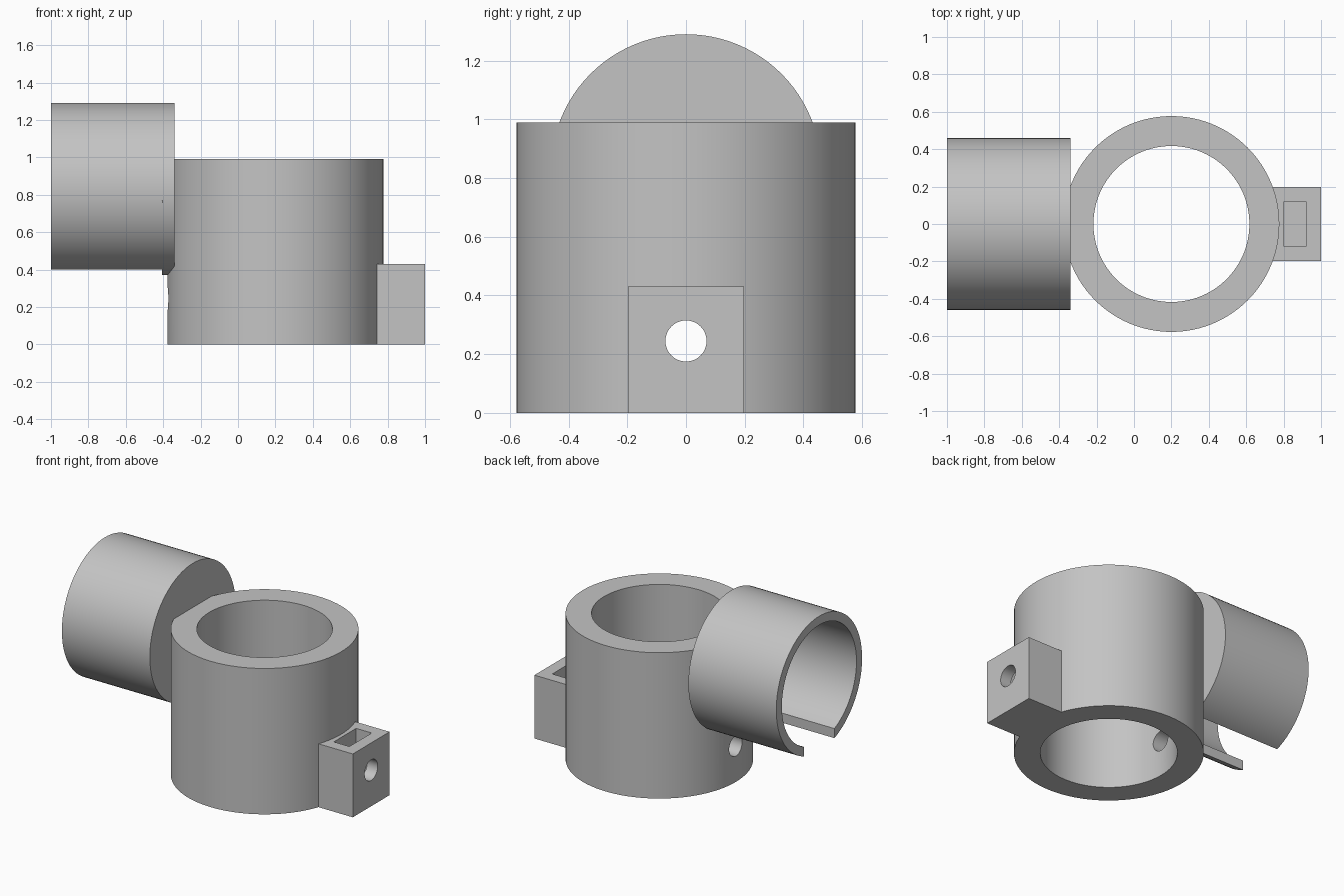
import bpy, math
from mathutils import Matrix

if "Cube" in bpy.data.objects:
    bpy.data.objects.remove(bpy.data.objects["Cube"])

grey = bpy.data.materials.new("grey_plastic")
grey.diffuse_color = (0.55, 0.55, 0.55, 1)
grey.use_nodes = True
grey.node_tree.nodes["Principled BSDF"].inputs["Base Color"].default_value = grey.diffuse_color

RING_X, RING_R, RING_H = 0.2, 0.577, 0.99
CUP_R, CUP_Z, HOLE_Z = 0.46, 0.83, 0.245


def finish(ob, name):
    ob.name = name
    ob.data.materials.append(grey)
    return ob


def box(name, x0, x1, half_y, z0, z1):
    bpy.ops.mesh.primitive_cube_add(size=1)
    ob = bpy.context.object
    ob.data.transform(Matrix.Translation(((x0 + x1) / 2, 0, (z0 + z1) / 2))
                      @ Matrix.Diagonal((x1 - x0, 2 * half_y, z1 - z0, 1)))
    return finish(ob, name)


def upright_cylinder(name, r, z0, z1, sides=96):
    bpy.ops.mesh.primitive_cylinder_add(vertices=sides, radius=r, depth=z1 - z0)
    ob = bpy.context.object
    ob.data.transform(Matrix.Translation((RING_X, 0, (z0 + z1) / 2)))
    return finish(ob, name)


def side_cylinder(name, r, x0, x1, z, sides=96):
    bpy.ops.mesh.primitive_cylinder_add(vertices=sides, radius=r, depth=x1 - x0)
    ob = bpy.context.object
    ob.data.transform(Matrix.Translation(((x0 + x1) / 2, 0, z))
                      @ Matrix.Rotation(math.pi / 2, 4, 'Y'))
    return finish(ob, name)


def combine(target, other, operation):
    mod = target.modifiers.new(operation.lower(), 'BOOLEAN')
    mod.operation, mod.object, mod.solver = operation, other, 'EXACT'
    bpy.context.view_layer.objects.active = target
    bpy.ops.object.modifier_apply(modifier=mod.name)
    bpy.data.objects.remove(other)


# Sideways cup with a closed inner end and a slot along its underside
cup = side_cylinder("side_cup", CUP_R, -1.0, -0.34, CUP_Z)
combine(cup, side_cylinder("cup_bore", 0.40, -1.2, -0.405, CUP_Z), 'DIFFERENCE')
combine(cup, box("cup_slot", -1.2, -0.405, 0.163, 0.2, 0.7), 'DIFFERENCE')

# Clamp ring joined with the cup and the screw block
body = upright_cylinder("clamp_ring", RING_R, 0, RING_H)
combine(body, box("screw_block", 0.65, 1.0, 0.197, 0, 0.43), 'UNION')
combine(body, cup, 'UNION')
combine(body, upright_cylinder("ring_bore", 0.417, -0.2, 1.2), 'DIFFERENCE')

# Nut pocket and the screw hole running through block and ring
combine(body, box("nut_pocket", 0.803, 0.92, 0.12, 0.125, 0.6), 'DIFFERENCE')
combine(body, side_cylinder("screw_hole", 0.07, -0.6, 1.2, HOLE_Z, 48), 'DIFFERENCE')

body.name = "clamp_mount"
body.data.materials.clear()
body.data.materials.append(grey)
for p in body.data.polygons:
    p.material_index = 0
bpy.ops.object.select_all(action='DESELECT')
body.select_set(True)
bpy.context.view_layer.objects.active = body
bpy.ops.object.shade_smooth_by_angle(angle=math.radians(30))
